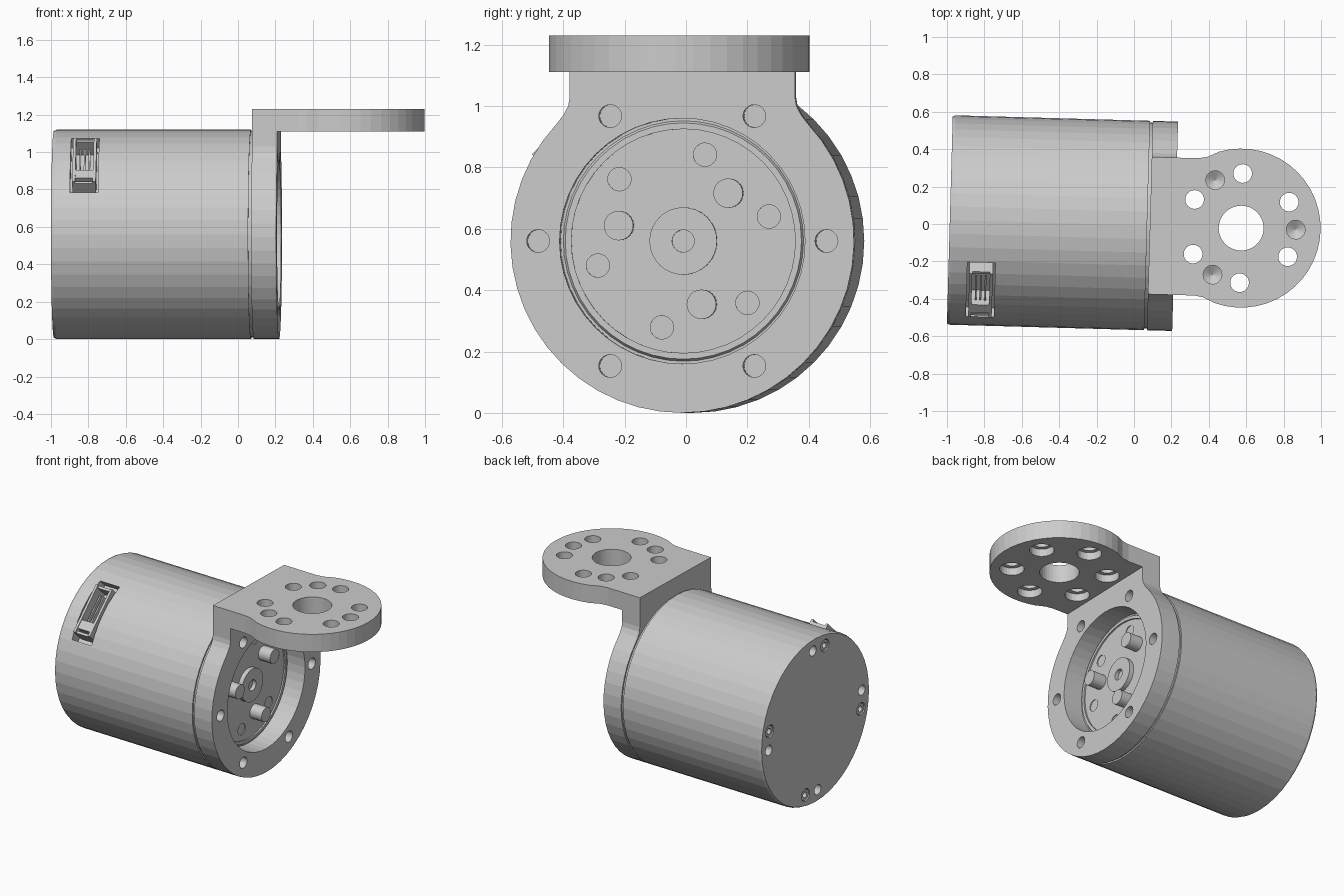
import bpy, bmesh
from math import sin, cos, radians, pi
from mathutils import Matrix

if "Cube" in bpy.data.objects:
    bpy.data.objects.remove(bpy.data.objects["Cube"])

# Whole assembly is yawed slightly; local x is the motor axis
FRAME = Matrix.Translation((0, -0.006, 0.56)) @ Matrix.Rotation(-0.028, 4, 'Z')
TO_X = Matrix.Rotation(pi / 2, 4, 'Y')


def at(x, y, z):
    return Matrix.Translation((x, y, z))


def along_x(radius=0, deg=0):
    a = radians(deg)
    return at(0, radius * cos(a), radius * sin(a)) @ TO_X


def lathe(bm, profile, m, n=24):
    """Closed solid of revolution; profile is (height, radius) pairs."""
    rings = []
    for h, r in profile:
        rings.append([bm.verts.new(m @ at(r * cos(2 * pi * i / n), r * sin(2 * pi * i / n), h).translation)
                      for i in range(n)])
    faces = [bm.faces.new((a[i], a[(i + 1) % n], b[(i + 1) % n], b[i]))
             for a, b in zip(rings, rings[1:]) for i in range(n)]
    bm.faces.new(rings[0][::-1])
    bm.faces.new(rings[-1])
    return faces


def prism(bm, pts, vec):
    """Extrude a flat outline of 3D points by vec."""
    f = bm.faces.new([bm.verts.new(p) for p in pts])
    new = bmesh.ops.extrude_face_region(bm, geom=[f])['geom']
    bmesh.ops.translate(bm, vec=vec, verts=[v for v in new if isinstance(v, bmesh.types.BMVert)])


def box(bm, m, centre, size):
    s = Matrix.Diagonal((*size, 1))
    bmesh.ops.create_cube(bm, size=1, matrix=m @ at(*centre) @ s)


def finish(name, bm):
    bm.transform(FRAME)
    bmesh.ops.recalc_face_normals(bm, faces=bm.faces)
    me = bpy.data.meshes.new(name)
    bm.to_mesh(me)
    bm.free()
    ob = bpy.data.objects.new(name, me)
    bpy.context.collection.objects.link(ob)
    return ob


def cut(ob, bm):
    cutter = finish(ob.name + "_cutter", bm)
    cutter.hide_render = True
    mod = ob.modifiers.new("cut", 'BOOLEAN')
    mod.operation, mod.solver, mod.object = 'DIFFERENCE', 'EXACT', cutter
    dg = bpy.context.evaluated_depsgraph_get()
    me = bpy.data.meshes.new_from_object(ob.evaluated_get(dg))
    ob.modifiers.clear()
    ob.data = me
    bpy.data.objects.remove(cutter)


SCREWS = [12 + 90 * k for k in range(4)]
PLAIN = [-3 + 90 * k for k in range(4)]
POCKET = at(-0.81, 0, 0) @ Matrix.Rotation(radians(45), 4, 'X')

# Motor housing with rear holes and connector pocket
bm = bmesh.new()
lathe(bm, [(-0.985, 0.553), (-0.97, 0.56), (0.07, 0.56), (0.07, 0.55), (0.085, 0.55)], TO_X, 48)
housing = finish("motor_housing", bm)
bm = bmesh.new()
for a in SCREWS:
    lathe(bm, [(-1.1, 0.042), (-0.93, 0.042)], along_x(0.48, a))
for a in PLAIN:
    lathe(bm, [(-1.1, 0.034), (-0.90, 0.034)], along_x(0.48, a))
for k in range(6):  # rotor face holes
    lathe(bm, [(0.02, 0.038), (0.2, 0.038)], along_x(0.29, 16 + 60 * k))
box(bm, POCKET, (0, 0, 0.54), (0.15, 0.41, 0.18))
cut(housing, bm)

# Rear socket screws
bm = bmesh.new()
for a in SCREWS:
    lathe(bm, [(-0.935, 0.037), (-0.98, 0.037), (-0.98, 0.019), (-0.955, 0.019)], along_x(0.48, a))
finish("rear_screws", bm)

# Cable connector sitting in the pocket
bm = bmesh.new()
for s in (-1, 1):
    box(bm, POCKET, (s * 0.055, 0, 0.505), (0.016, 0.33, 0.12))
    box(bm, POCKET, (0, s * 0.157, 0.495), (0.11, 0.016, 0.11))
box(bm, POCKET, (0, -0.105, 0.50), (0.1, 0.06, 0.12))
for x in (-0.025, 0, 0.025):
    box(bm, POCKET, (x, 0.02, 0.51), (0.009, 0.19, 0.03))
finish("cable_connector", bm)

# Rotor hub with centre hole, and drive pins
bm = bmesh.new()
lathe(bm, [(0.08, 0.11), (0.115, 0.11), (0.115, 0.036), (0.09, 0.036)], TO_X, 32)
finish("rotor_hub", bm)
bm = bmesh.new()
for k in range(3):
    lathe(bm, [(0.08, 0.048), (0.175, 0.048)], along_x(0.215, 46.5 + 120 * k))
finish("drive_pins", bm)

# Thin lip around the rotor
bm = bmesh.new()
lathe(bm, [(0.08, 0.395), (0.095, 0.385), (0.095, 0.365), (0.08, 0.365)], TO_X, 48)
finish("rotor_lip", bm)

# Front flange: round ring rising into a neck
X0, X1, W = 0.085, 0.22, 0.367
half = [(W, 0.55), (W, 0.47), (0.372, 0.44), (0.388, 0.41)]
arc = [(0.56 * cos(radians(a)), 0.56 * sin(radians(a))) for a in
       [43 - 266 * i / 36 for i in range(37)]]
outline = half + arc + [(-y, z) for y, z in reversed(half)]
bm = bmesh.new()
prism(bm, [(X0, y, z) for y, z in outline], (X1 - X0, 0, 0))
flange = finish("front_flange", bm)
bm = bmesh.new()
lathe(bm, [(0, 0.40), (0.4, 0.40)], TO_X, 48)
for k in range(6):
    lathe(bm, [(0, 0.037), (0.4, 0.037)], along_x(0.47, 60 * k))
cut(flange, bm)

# Horizontal mounting plate with rounded end
CX, R, Z0, Z1 = 0.573, 0.425, 0.55, 0.67
half = [(X0, W), (0.33, W), (0.38, 0.375), (0.415, 0.391)]
arc = [(CX + R * cos(radians(a)), R * sin(radians(a))) for a in
       [108 - 216 * i / 28 for i in range(29)]]
outline = half + arc + [(x, -y) for x, y in reversed(half)]
bm = bmesh.new()
prism(bm, [(x, y, Z0) for x, y in outline], (0, 0, Z1 - Z0))
plate = finish("mounting_plate", bm)
bm = bmesh.new()
lathe(bm, [(0.4, 0.12), (0.8, 0.12)], at(CX, 0, 0), 40)
for k in range(6):  # counterbored from below
    a = radians(30 + 60 * k)
    lathe(bm, [(0.5, 0.075), (0.6, 0.075), (0.6, 0.05), (0.8, 0.05)],
          at(CX + 0.292 * cos(a), 0.292 * sin(a), 0))
for k in range(3):  # blind holes with a drill point
    a = radians(120 * k)
    lathe(bm, [(0.58, 0.001), (0.61, 0.05), (0.8, 0.05)],
          at(CX + 0.292 * cos(a), 0.292 * sin(a), 0))
cut(plate, bm)
